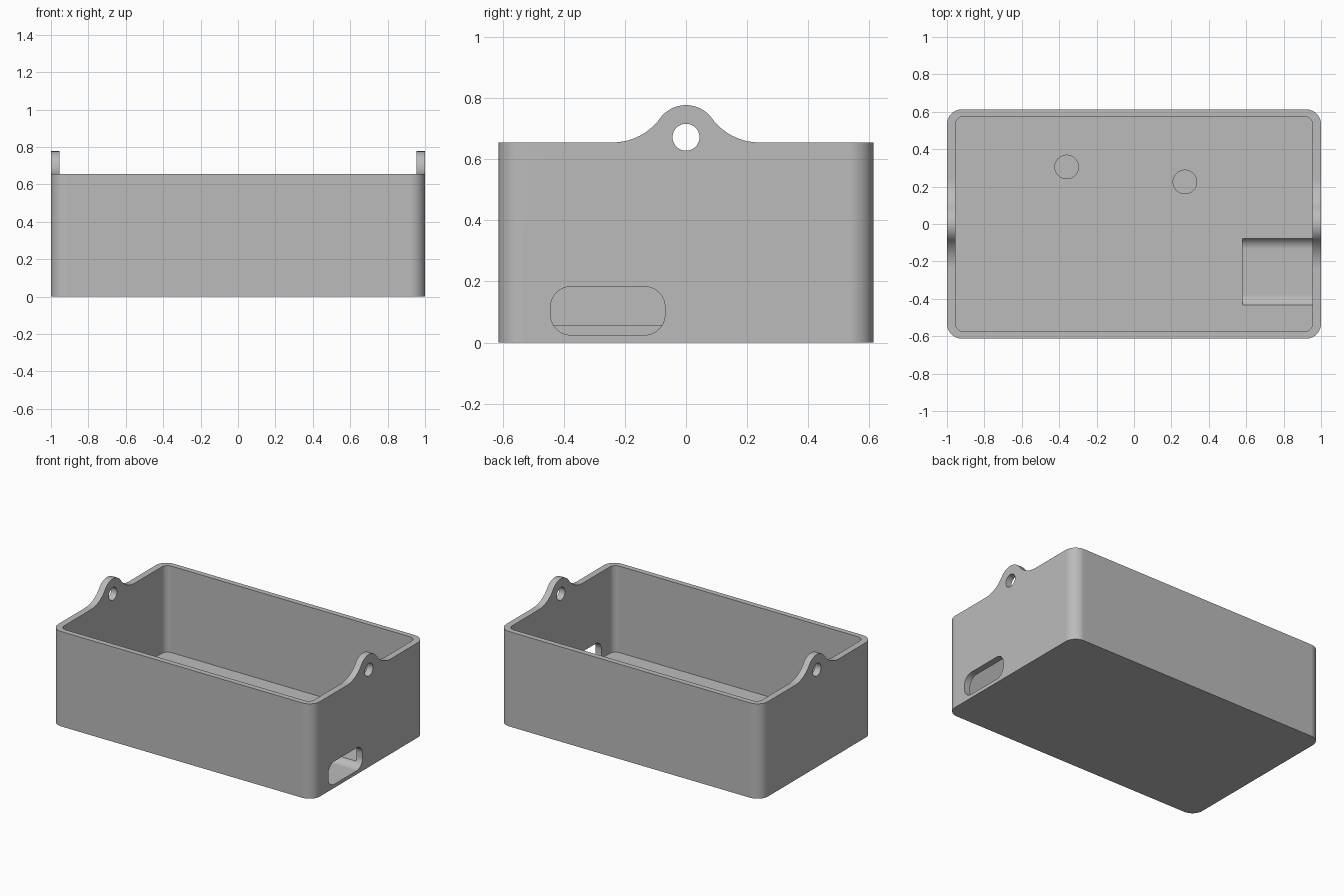
import bpy, bmesh
from math import sin, cos, pi, sqrt, atan2
from mathutils import Vector

cube = bpy.data.objects.get("Cube")
if cube:
    bpy.data.objects.remove(cube, do_unlink=True)

# Overall sizes
HX, HY, RIM = 1.0, 0.613, 0.655
WALL_X, WALL_Y, FLOOR = 0.045, 0.037, 0.058
EYE_Z, EYE_R, LUG_R = 0.672, 0.044, 0.105

grey = bpy.data.materials.new("plain grey")
grey.use_nodes = True
grey.diffuse_color = (0.5, 0.5, 0.5, 1)
grey.node_tree.nodes["Principled BSDF"].inputs["Base Color"].default_value = (0.5, 0.5, 0.5, 1)


def arc(cx, cy, r, a0, a1, steps):
    return [(cx + r * cos(a0 + (a1 - a0) * i / steps),
             cy + r * sin(a0 + (a1 - a0) * i / steps)) for i in range(steps + 1)]


def circle(cx, cy, r, steps=48):
    return arc(cx, cy, r, 0, 2 * pi, steps)[:-1]


def rounded_rect(cx, cy, hx, hy, r, steps=12):
    pts = []
    for i, (sx, sy) in enumerate([(1, 1), (-1, 1), (-1, -1), (1, -1)]):
        pts += arc(cx + sx * (hx - r), cy + sy * (hy - r), r, i * pi / 2, (i + 1) * pi / 2, steps)
    return pts


def prism(name, profile, lo, hi, axis="Z"):
    """Extrude a closed profile along Z (points are x, y) or X (points are y, z)."""
    place = (lambda a, b: Vector((a, b, lo))) if axis == "Z" else (lambda a, b: Vector((lo, a, b)))
    step = Vector((0, 0, hi - lo)) if axis == "Z" else Vector((hi - lo, 0, 0))
    bm = bmesh.new()
    face = bm.faces.new([bm.verts.new(place(a, b)) for a, b in profile])
    new = bmesh.ops.extrude_face_region(bm, geom=[face])["geom"]
    bmesh.ops.translate(bm, vec=step, verts=[v for v in new if isinstance(v, bmesh.types.BMVert)])
    bmesh.ops.recalc_face_normals(bm, faces=bm.faces)
    mesh = bpy.data.meshes.new(name)
    bm.to_mesh(mesh)
    bm.free()
    mesh.materials.append(grey)
    obj = bpy.data.objects.new(name, mesh)
    bpy.context.collection.objects.link(obj)
    return obj


def combine(target, tool, operation):
    mod = target.modifiers.new(operation.lower(), "BOOLEAN")
    mod.operation, mod.solver, mod.object = operation, "EXACT", tool
    bpy.context.view_layer.objects.active = target
    bpy.ops.object.modifier_apply(modifier=mod.name)
    bpy.data.objects.remove(tool, do_unlink=True)


# Outer block with rounded upright corners
tray = prism("tray", rounded_rect(0, 0, HX, HY, 0.08), 0, RIM)

# Hanging lug outline: round head blended into the rim by tangent fillets
foot = 0.24
drop = EYE_Z - RIM
fillet = (foot ** 2 + drop ** 2 - LUG_R ** 2) / (2 * (LUG_R + drop))
fz = RIM + fillet
lean = atan2(fz - EYE_Z, foot)
right = arc(foot, fz, fillet, -pi / 2, lean - pi, 14)
head = arc(0, EYE_Z, LUG_R, lean, pi - lean, 24)
left = [(-y, z) for y, z in reversed(right)]
outline = [(-foot, RIM - 0.1), (foot, RIM - 0.1)] + right + head[1:-1] + left
combine(tray, prism("lug_bar", outline, -HX, HX, "X"), "UNION")

# Open cavity, which also splits the lug bar into two lugs
combine(tray, prism("cavity", rounded_rect(0, 0, HX - WALL_X, HY - WALL_Y, 0.045), FLOOR, 1), "DIFFERENCE")

# Lug eyes
combine(tray, prism("eyes", circle(0, EYE_Z, EYE_R), -1.2, 1.2, "X"), "DIFFERENCE")

# Cable slot in the left wall, running on as a groove in the floor
combine(tray, prism("cable_slot", rounded_rect(-0.256, 0.104, 0.187, 0.079, 0.066), 0.58, 1.2, "X"), "DIFFERENCE")

# Two shallow round pockets in the floor
for x, y in [(-0.36, 0.305), (0.272, 0.225)]:
    combine(tray, prism("pocket", circle(x, y, 0.063), 0.028, 0.2), "DIFFERENCE")

# Smooth curves, crisp edges
bpy.ops.object.select_all(action="DESELECT")
tray.select_set(True)
bpy.context.view_layer.objects.active = tray
bpy.ops.object.shade_smooth_by_angle(angle=pi / 6)
weighted = tray.modifiers.new("weighted_normals", "WEIGHTED_NORMAL")
weighted.keep_sharp = True
